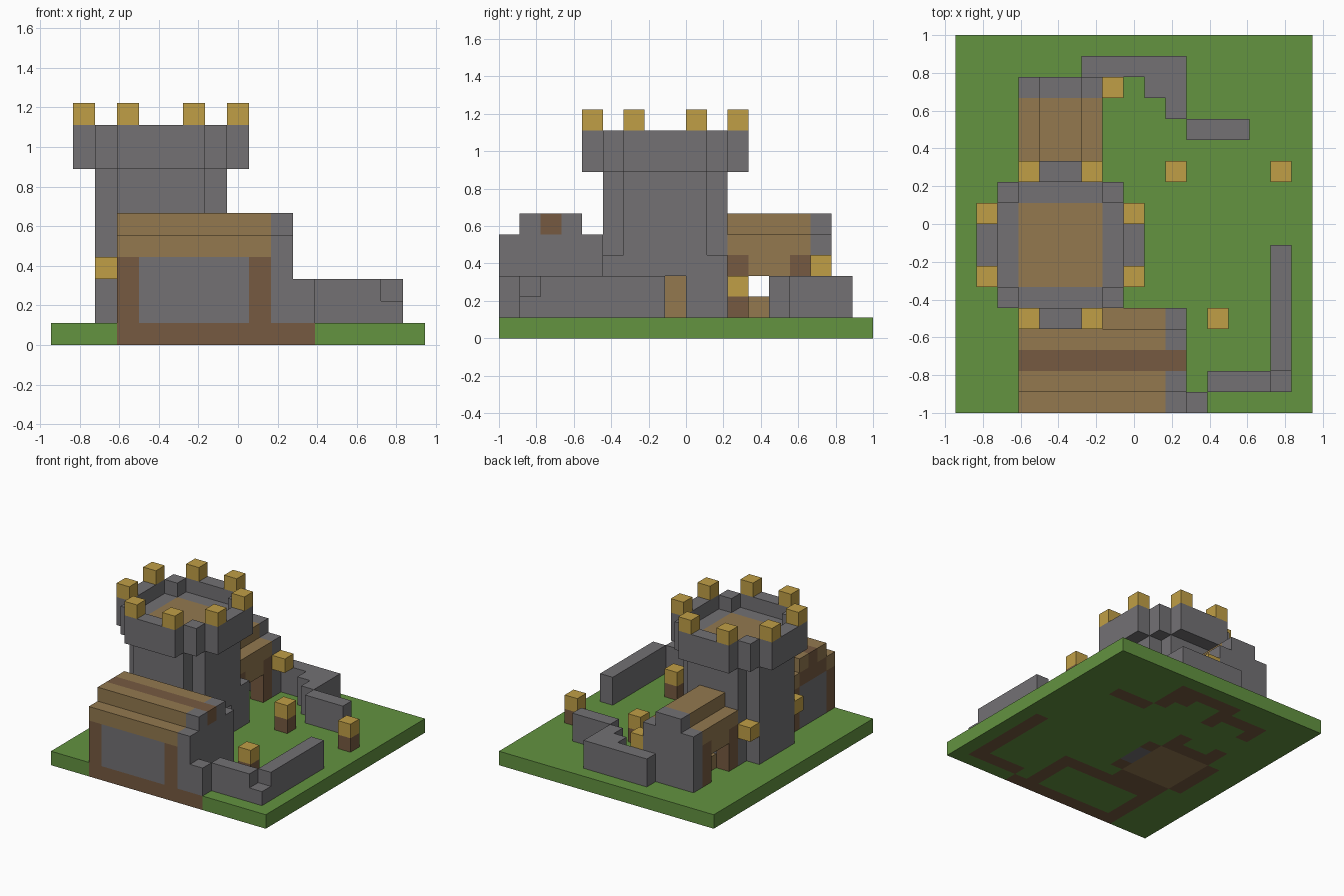
import bpy
import bmesh
import math
from mathutils import Vector

if "Cube" in bpy.data.objects:
    bpy.data.objects.remove(bpy.data.objects["Cube"])

CELL = 2 / 18          # edge of one block
NX, NY = 17, 18        # base size in blocks


def linear(c):
    c /= 255
    return c / 12.92 if c <= 0.04045 else ((c + 0.055) / 1.055) ** 2.4


def make_material(name, r, g, b):
    mat = bpy.data.materials.new(name)
    color = (linear(r), linear(g), linear(b), 1)
    mat.diffuse_color = color
    mat.use_nodes = True
    bsdf = mat.node_tree.nodes["Principled BSDF"]
    bsdf.inputs["Base Color"].default_value = color
    bsdf.inputs["Roughness"].default_value = 0.9
    return mat


GRASS, STONE, PLANK, TIMBER, GOLD = range(5)
MATERIALS = [
    make_material("grass_green", 99, 147, 64),
    make_material("stone_grey", 115, 113, 116),
    make_material("plank_tan", 147, 121, 79),
    make_material("timber_brown", 118, 90, 65),
    make_material("lamp_gold", 192, 159, 70),
]


class Blocks:
    """A part made of unit blocks; later boxes overwrite earlier ones."""

    def __init__(self, name):
        self.name, self.cells = name, {}

    def box(self, xs, ys, zs, mat):
        for i in range(*xs):
            for j in range(*ys):
                for k in range(*zs):
                    if mat is None:
                        self.cells.pop((i, j, k), None)
                    else:
                        self.cells[i, j, k] = mat
        return self

    def build(self):
        bm = bmesh.new()
        corners = {}

        def vert(p):
            if p not in corners:
                x, y, z = p
                corners[p] = bm.verts.new(Vector((x - NX / 2, y - NY / 2, z)) * CELL)
            return corners[p]

        for cell, mat in self.cells.items():
            for axis in range(3):
                u, v = (axis + 1) % 3, (axis + 2) % 3
                for side in (0, 1):
                    near = list(cell)
                    near[axis] += 2 * side - 1
                    if tuple(near) in self.cells:
                        continue
                    loop = []
                    for du, dv in ((0, 0), (1, 0), (1, 1), (0, 1)):
                        p = list(cell)
                        p[axis] += side
                        p[u] += du
                        p[v] += dv
                        loop.append(vert(tuple(p)))
                    face = bm.faces.new(loop if side else loop[::-1])
                    face.material_index = mat
        # merge the block faces into large flat panels
        bmesh.ops.dissolve_limit(bm, angle_limit=math.radians(1), verts=bm.verts,
                                 edges=bm.edges, delimit={'MATERIAL'})
        mesh = bpy.data.meshes.new(self.name)
        bm.to_mesh(mesh)
        bm.free()
        for mat in MATERIALS:
            mesh.materials.append(mat)
        obj = bpy.data.objects.new(self.name, mesh)
        bpy.context.collection.objects.link(obj)
        return obj


# tower: cross-shaped shaft with a planked core and a doorway on the left
tower = Blocks("tower")
tower.box((3, 7), (5, 11), (1, 8), STONE).box((2, 8), (6, 10), (1, 8), STONE)
for j in (5, 10):
    tower.box((7, 8), (j, j + 1), (1, 4), STONE)
# flared parapet, hollowed to a walkway
tower.box((3, 7), (4, 12), (8, 10), STONE)
tower.box((2, 8), (5, 11), (8, 10), STONE)
tower.box((1, 9), (6, 10), (8, 10), STONE)
tower.box((3, 7), (5, 11), (9, 10), None).box((2, 8), (6, 10), (9, 10), None)
tower.box((3, 7), (6, 10), (1, 9), PLANK)
tower.box((7, 8), (7, 9), (1, 3), None)
tower.build()

# gold merlons in mirrored pairs
merlons = Blocks("merlons")
for i in (3, 6):
    for j in (4, 11):
        merlons.box((i, i + 1), (j, j + 1), (10, 11), GOLD)
for i in (1, 8):
    for j in (6, 9):
        merlons.box((i, i + 1), (j, j + 1), (10, 11), GOLD)
merlons.build()

# front hall: timber frame, stone infill, stepped roof with a brown ridge
hall = Blocks("front_hall")
hall.box((3, 10), (0, 5), (1, 4), STONE)
for i in (3, 9):
    for j in (0, 4):
        hall.box((i, i + 1), (j, j + 1), (1, 4), TIMBER)
hall.box((3, 10), (0, 5), (4, 5), PLANK).box((3, 4), (1, 4), (4, 5), TIMBER)
hall.box((3, 10), (1, 4), (5, 6), PLANK)
hall.box((10, 11), (0, 5), (1, 5), STONE).box((10, 11), (1, 4), (5, 6), STONE)
hall.box((3, 11), (2, 3), (5, 6), TIMBER)
hall.build()

# back stable: open sides, stepped roof, stone gable
stable = Blocks("back_stable")
for i in (3, 6):
    stable.box((i, i + 1), (11, 15), (3, 4), PLANK)
    for j in (11, 14):
        stable.box((i, i + 1), (j, j + 1), (1, 4), TIMBER)
stable.box((3, 7), (11, 15), (4, 5), PLANK).box((4, 6), (11, 15), (5, 6), PLANK)
stable.box((3, 7), (15, 16), (1, 5), STONE).box((4, 6), (15, 16), (5, 6), STONE)
stable.box((4, 6), (12, 13), (1, 2), PLANK)
stable.build()

# low ruined walls around the yard
front_wall = Blocks("front_yard_wall")
front_wall.box((11, 12), (0, 1), (1, 3), STONE).box((12, 15), (1, 2), (1, 3), STONE)
front_wall.box((15, 16), (1, 2), (1, 2), STONE).box((15, 16), (2, 8), (1, 3), STONE)
front_wall.build()
back_wall = Blocks("back_yard_wall")
back_wall.box((6, 11), (16, 17), (1, 3), STONE).box((9, 11), (15, 16), (1, 3), STONE)
back_wall.box((10, 11), (14, 15), (1, 3), STONE).box((11, 14), (13, 14), (1, 3), STONE)
back_wall.build()

# lamp posts in the yard and lamps fixed to walls
posts = ((12, 4), (10, 11), (15, 11))
for n, (i, j) in enumerate(posts):
    post = Blocks(f"lamp_post_{n + 1}")
    post.box((i, i + 1), (j, j + 1), (1, 2), TIMBER)
    post.box((i, i + 1), (j, j + 1), (2, 3), GOLD).build()
for n, (i, j) in enumerate(((2, 5), (2, 10), (7, 15))):
    Blocks(f"wall_lamp_{n + 1}").box((i, i + 1), (j, j + 1), (3, 4), GOLD).build()

# grass base with earth foundations under the walls
base = Blocks("grass_base").box((0, NX), (0, NY), (0, 1), GRASS)
for xs, ys in (((3, 12), (0, 1)), ((3, 4), (0, 5)), ((10, 11), (0, 5)),
               ((3, 11), (4, 5)), ((3, 7), (5, 11)), ((2, 8), (6, 10)),
               ((3, 7), (15, 16)), ((12, 16), (1, 2)), ((15, 16), (1, 8)),
               ((6, 11), (16, 17)), ((9, 11), (15, 16)), ((10, 11), (14, 15)),
               ((11, 14), (13, 14))):
    base.box(xs, ys, (0, 1), TIMBER)
for i in (3, 6):
    for j in (11, 14):
        base.box((i, i + 1), (j, j + 1), (0, 1), TIMBER)
base.box((3, 7), (6, 10), (0, 1), PLANK).box((7, 8), (7, 9), (0, 1), STONE)
base.build()
